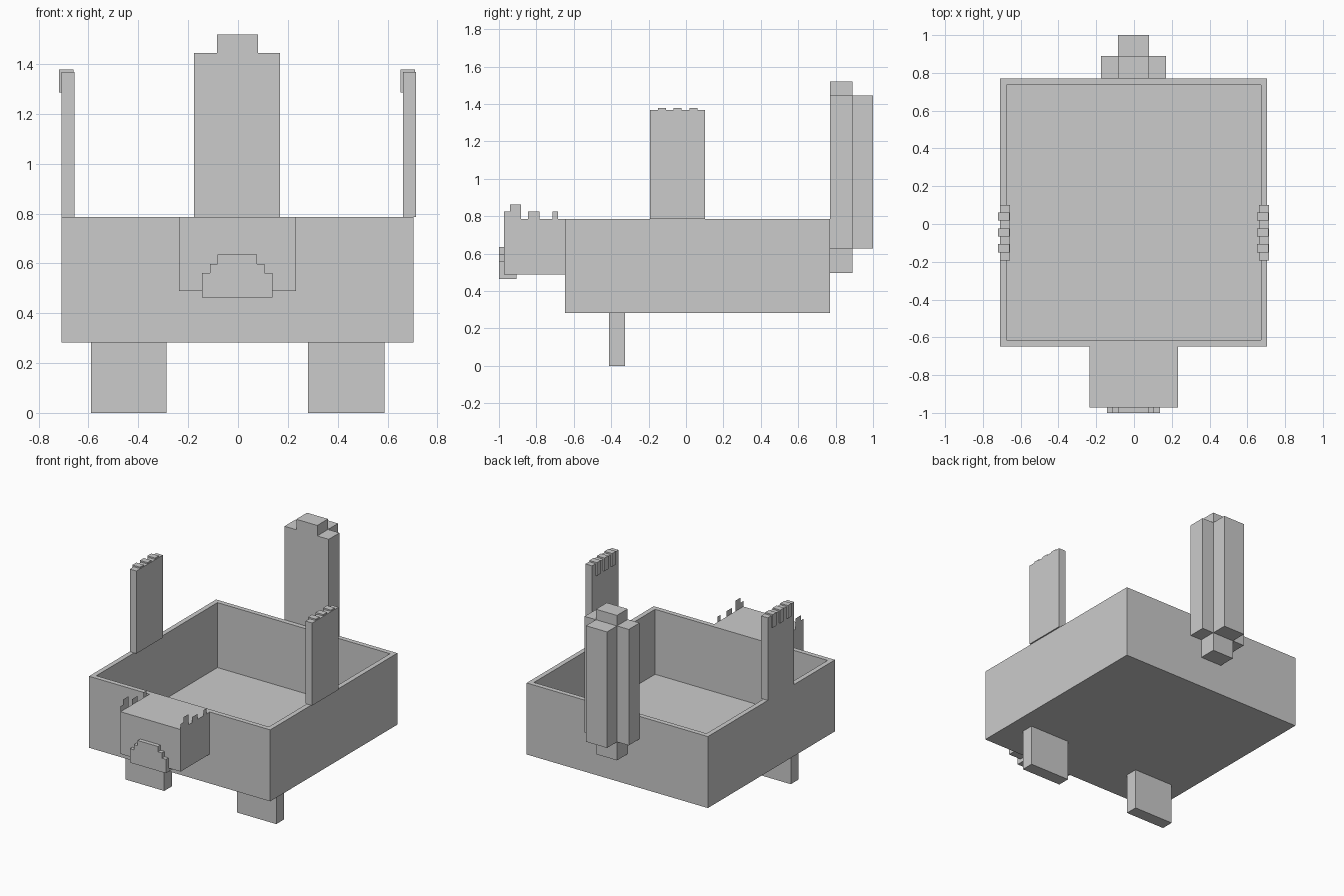
import bpy, bmesh

if "Cube" in bpy.data.objects:
    bpy.data.objects.remove(bpy.data.objects["Cube"])


def finish(name, bm):
    me = bpy.data.meshes.new(name)
    bm.to_mesh(me)
    bm.free()
    ob = bpy.data.objects.new(name, me)
    bpy.context.collection.objects.link(ob)
    return ob


def add_box(bm, x, y, z):
    """Box from (min, max) ranges; returns its vertices."""
    verts = bmesh.ops.create_cube(bm, size=1)["verts"]
    for v in verts:
        for i, (lo, hi) in enumerate((x, y, z)):
            v.co[i] = hi if v.co[i] > 0 else lo
    return verts


def boxes(name, *ranges):
    bm = bmesh.new()
    for r in ranges:
        add_box(bm, *r)
    return finish(name, bm)


def prism(name, profile, y0, y1):
    """Extrude an (x, z) outline along y."""
    bm = bmesh.new()
    face = bm.faces.new([bm.verts.new((x, y0, z)) for x, z in profile])
    out = bmesh.ops.extrude_face_region(bm, geom=[face])["geom"]
    for v in out:
        if isinstance(v, bmesh.types.BMVert):
            v.co.y = y1
    bmesh.ops.recalc_face_normals(bm, faces=bm.faces)
    return finish(name, bm)


TOP = 0.786

# Open tub body with thin walls and floor
bm = bmesh.new()
add_box(bm, (-0.709, 0.705), (-0.648, 0.769), (0.282, TOP))
bm.normal_update()
top = max(bm.faces, key=lambda f: f.calc_center_median().z)
bmesh.ops.inset_region(bm, faces=[top], thickness=0.048)
out = bmesh.ops.extrude_face_region(bm, geom=[top])["geom"]
for v in out:
    if isinstance(v, bmesh.types.BMVert):
        v.co.z = 0.328
if top.is_valid:
    bmesh.ops.delete(bm, geom=[top], context="FACES_ONLY")
bmesh.ops.recalc_face_normals(bm, faces=bm.faces)
finish("tub_body", bm)

# Front feet
for side, x in (("left", (-0.589, -0.287)), ("right", (0.281, 0.587))):
    boxes(f"{side}_foot", (x, (-0.412, -0.326), (0, 0.282)))

# Raised arms with three fingers; the right one is a shifted copy
for side, dx in (("left", 0), ("right", 1.371)):
    boxes(f"{side}_arm", ((-0.709 + dx, -0.657 + dx), (-0.193, 0.101), (TOP, 1.368)))
    fingers = [((-0.719 + dx, -0.66 + dx), (y, y + 0.043), (1.285, 1.378))
               for y in (-0.150, -0.066, 0.018)]
    boxes(f"{side}_fingers", *fingers)

# Head
boxes("head", ((-0.236, 0.233), (-0.972, -0.648), (0.489, TOP)))

# Paper-thin notched crests along the head sides
crest = [
    [(-0.972, TOP), (-0.882, TOP), (-0.882, 0.861), (-0.942, 0.861),
     (-0.942, 0.825), (-0.972, 0.825)],
    [(-0.844, TOP), (-0.782, TOP), (-0.782, 0.825), (-0.844, 0.825)],
    [(-0.715, TOP), (-0.684, TOP), (-0.684, 0.825), (-0.715, 0.825)],
]
for side, x in (("left", -0.236), ("right", 0.233)):
    bm = bmesh.new()
    for poly in crest:
        bm.faces.new([bm.verts.new((x, y, z)) for y, z in poly])
    finish(f"{side}_head_crest", bm)

# Stepped snout
cx = -0.003
half = [(0.141, 0.463), (0.141, 0.561), (0.11, 0.561), (0.11, 0.598),
        (0.079, 0.598), (0.079, 0.635)]
outline = [(cx + x, z) for x, z in half] + [(cx - x, z) for x, z in reversed(half)]
prism("snout", outline, -1.0, -0.905)

# Upright tail: tall core with side and back ribs
boxes("tail_core", ((-0.084, 0.08), (0.769, 0.889), (0.497, 1.519)))
for name, x, y in (("tail_left_rib", (-0.176, -0.084), (0.769, 0.889)),
                   ("tail_right_rib", (0.08, 0.169), (0.769, 0.889)),
                   ("tail_back_rib", (-0.084, 0.08), (0.889, 1.0))):
    boxes(name, (x, y, (0.627, 1.445)))
